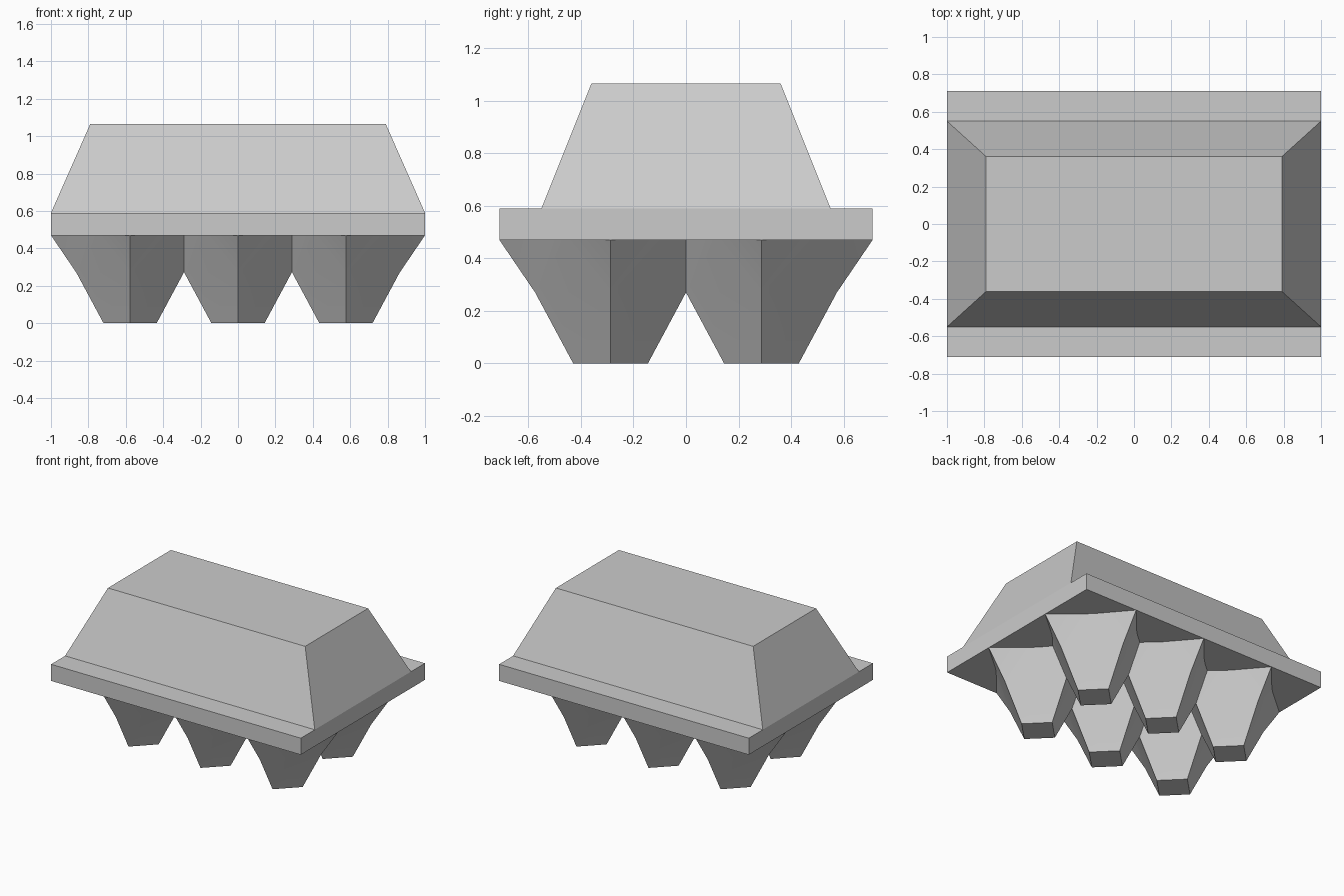
import bpy, bmesh, math
from mathutils import Vector

if "Cube" in bpy.data.objects:
    bpy.data.objects.remove(bpy.data.objects["Cube"])


def make_object(name, bm):
    bmesh.ops.recalc_face_normals(bm, faces=bm.faces)
    mesh = bpy.data.meshes.new(name)
    bm.to_mesh(mesh)
    bm.free()
    obj = bpy.data.objects.new(name, mesh)
    bpy.context.collection.objects.link(obj)
    return obj


def frustum(name, lower, upper, z0, z1):
    """Box whose lower and upper half sizes may differ."""
    bm = bmesh.new()
    bmesh.ops.create_cube(bm, size=2)
    for v in bm.verts:
        hx, hy = upper if v.co.z > 0 else lower
        v.co = Vector((v.co.x * hx, v.co.y * hy, z1 if v.co.z > 0 else z0))
    return make_object(name, bm)


# Lid and the flat rim it rests on
frustum("lid", (1.0, 0.55), (0.79, 0.36), 0.59, 1.065)
frustum("rim", (1.0, 0.71), (1.0, 0.71), 0.47, 0.59)


def egg_cup(name, x, y):
    """Four-sided tapered cup whose corners flare out to the rim."""
    bm = bmesh.new()

    def turned(px, py, pz, k):
        a = k * math.pi / 2
        c, s = round(math.cos(a)), round(math.sin(a))
        return bm.verts.new((x + px * c - py * s, y + px * s + py * c, pz))

    foot = [turned(0.142, 0, 0, k) for k in range(4)]
    waist = [turned(0.287, 0, 0.27, k) for k in range(4)]
    tip = [turned(0.423, 0, 0.47, k) for k in range(4)]
    left = [turned(0.219, 0.175, 0.47, k) for k in range(4)]
    right = [turned(0.219, -0.175, 0.47, k) for k in range(4)]
    bm.faces.new(foot)
    for k in range(4):
        n = (k + 1) % 4
        bm.faces.new((foot[k], foot[n], waist[n], waist[k]))
        bm.faces.new((waist[k], waist[n], right[n], left[k]))
        bm.faces.new((waist[k], left[k], tip[k]))
        bm.faces.new((waist[k], tip[k], right[k]))
    top = []
    for k in range(4):
        top += [right[k], tip[k], left[k]]
    bm.faces.new(top)
    obj = make_object(name, bm)
    bpy.ops.object.select_all(action='DESELECT')
    bpy.context.view_layer.objects.active = obj
    obj.select_set(True)
    bpy.ops.object.shade_smooth_by_angle(angle=math.radians(30))


# Two rows of three cups
for row, y in enumerate((-0.287, 0.287)):
    for col, x in enumerate((-0.577, 0, 0.577)):
        egg_cup(f"egg_cup_{row}_{col}", x, y)
